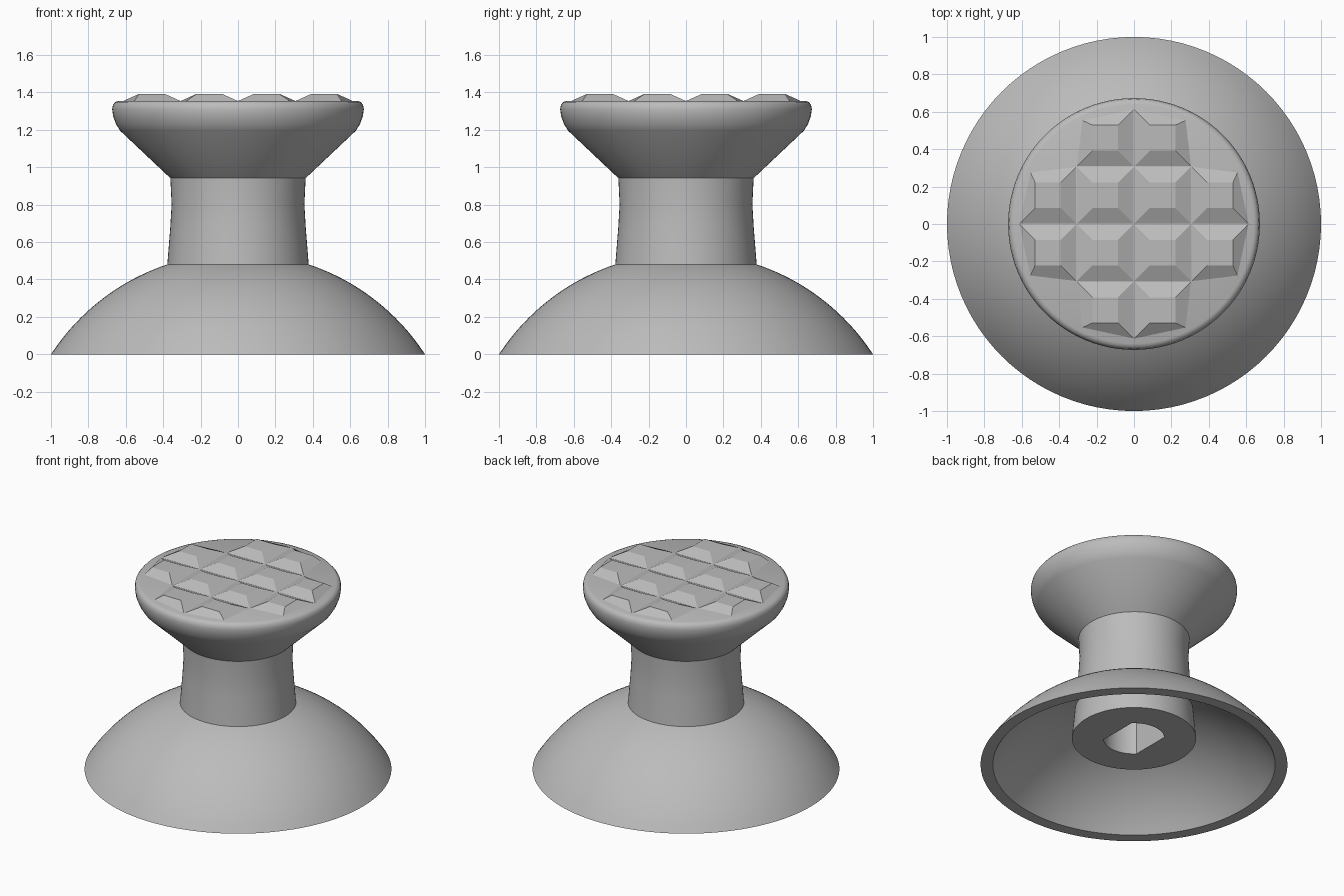
import bpy, bmesh
from math import sin, cos, pi, sqrt, hypot

SEG = 96
cube = bpy.data.objects.get("Cube")
if cube:
    bpy.data.objects.remove(cube, do_unlink=True)

grey = bpy.data.materials.new("matte grey")
grey.use_nodes = True
tone = (0.5, 0.5, 0.5, 1)
grey.diffuse_color = tone
grey.node_tree.nodes["Principled BSDF"].inputs["Base Color"].default_value = tone


def finish(name, bm, smooth=True):
    bmesh.ops.recalc_face_normals(bm, faces=bm.faces)
    mesh = bpy.data.meshes.new(name)
    bm.to_mesh(mesh)
    bm.free()
    mesh.materials.append(grey)
    obj = bpy.data.objects.new(name, mesh)
    bpy.context.collection.objects.link(obj)
    if smooth:
        bpy.ops.object.select_all(action="DESELECT")
        obj.select_set(True)
        bpy.context.view_layer.objects.active = obj
        bpy.ops.object.shade_smooth_by_angle(angle=pi / 6)
    return obj


def lathe(name, profile, closed=False):
    """Spin (radius, z) points; a radius may be a function of the angle."""
    bm = bmesh.new()
    rings = []
    for r, z in profile:
        ring = []
        for i in range(SEG):
            a = 2 * pi * i / SEG
            rad = r(a) if callable(r) else r
            ring.append(bm.verts.new((rad * cos(a), rad * sin(a), z)))
        rings.append(ring)
    pairs = list(zip(rings, rings[1:]))
    if closed:
        pairs.append((rings[-1], rings[0]))
    else:
        bm.faces.new(rings[0])
        bm.faces.new(rings[-1])
    for lo, hi in pairs:
        for i in range(SEG):
            j = (i + 1) % SEG
            bm.faces.new((lo[i], lo[j], hi[j], hi[i]))
    return finish(name, bm)


# Hollow spherical skirt
CENTRE = -0.652


def arc(rim, top, steps=20):
    radius = hypot(rim, CENTRE)
    radii = [rim + (top - rim) * i / steps for i in range(steps + 1)]
    return [(r, CENTRE + sqrt(radius * radius - r * r)) for r in radii]


lathe("dome_skirt", arc(1.0, 0.36) + arc(0.92, 0.36)[::-1], closed=True)


# Stem with a two-flatted shaft socket underneath
def socket(a):
    return min(0.2, 0.141 / max(abs(cos(a)), 0.01))


lathe("stem", [(socket, 0.75), (socket, 0.196), (0.405, 0.196), (0.378, 0.48),
               (0.362, 0.68), (0.355, 0.8), (0.362, 0.95)])

# Flared cap with a rounded lip
lathe("thumb_cap", [(0.36, 0.94), (0.63, 1.195), (0.652, 1.23), (0.667, 1.27),
                    (0.673, 1.31), (0.668, 1.335), (0.657, 1.348), (0.64, 1.355)])

# Grip: truncated pyramids, outer corners pulled inside the lip
CELL, INSET, LOW, HIGH = 0.307, 0.085, 1.354, 1.392
bm = bmesh.new()
for ix in range(-2, 2):
    for iy in range(-2, 2):
        if ix in (-2, 1) and iy in (-2, 1):
            continue
        base, top = [], []
        for dx, dy in ((0, 0), (1, 0), (1, 1), (0, 1)):
            x, y = (ix + dx) * CELL, (iy + dy) * CELL
            pull = min(1, 0.62 / max(hypot(x, y), 0.01))
            base.append(bm.verts.new((x * pull, y * pull, LOW)))
            tx, ty = x + INSET * (1 - 2 * dx), y + INSET * (1 - 2 * dy)
            top.append(bm.verts.new((tx, ty, HIGH)))
        bm.faces.new(top)
        for i in range(4):
            j = (i + 1) % 4
            bm.faces.new((base[i], base[j], top[j], top[i]))
finish("grip_studs", bm, smooth=False)
